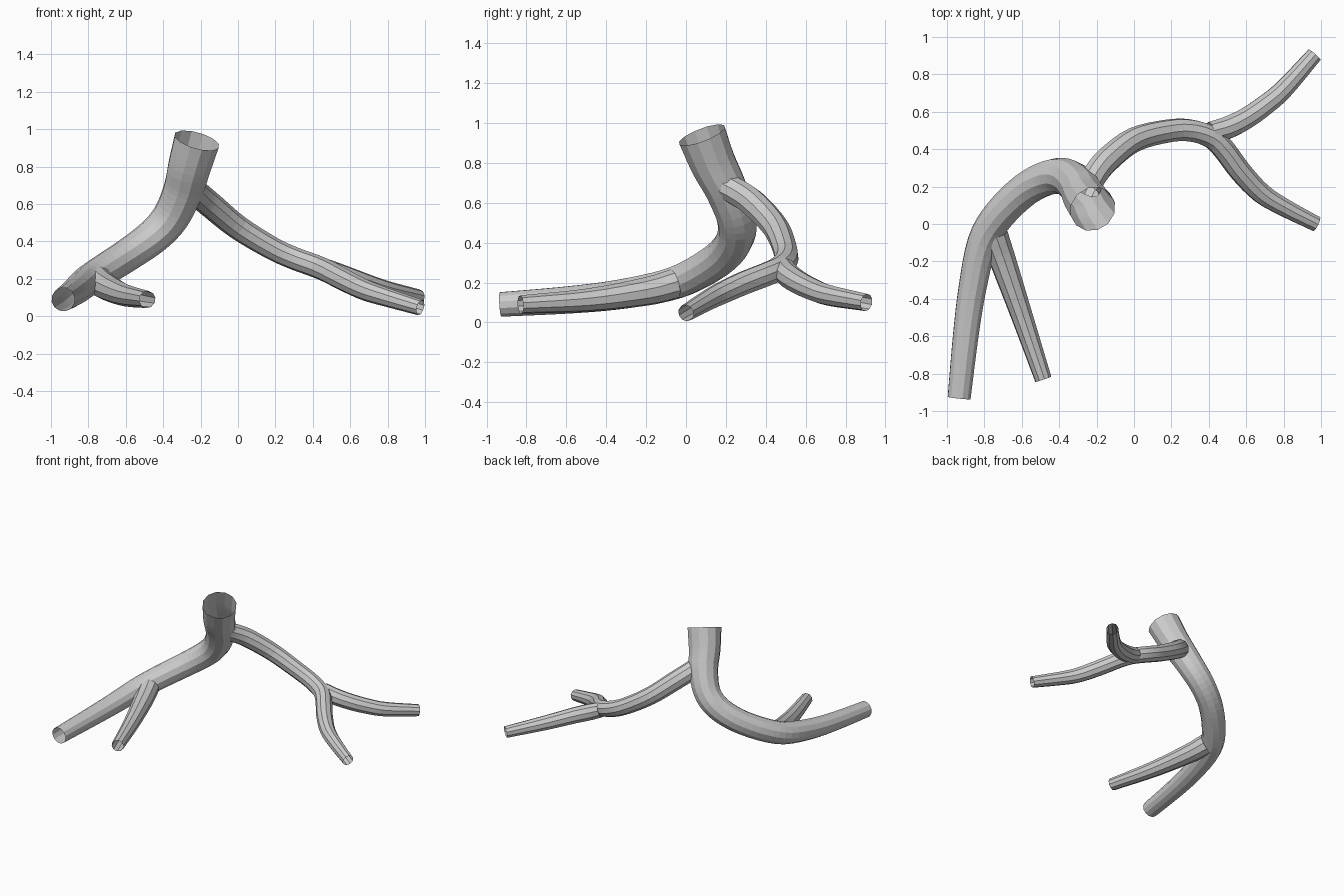
import bpy, bmesh, math
from mathutils import Vector

grey = bpy.data.materials.new("light grey")
grey.diffuse_color = (0.6, 0.6, 0.6, 1)


def catmull(p0, p1, p2, p3, t):
    return 0.5 * (2 * p1 + (p2 - p0) * t + (2 * p0 - 5 * p1 + 4 * p2 - p3) * t * t
                  + (3 * p1 - p0 - 3 * p2 + p3) * t ** 3)


def tube(name, points, sides, steps=4):
    """Open-ended tube swept through (x, y, z, radius) points."""
    p = [Vector(q) for q in points]
    p = [2 * p[0] - p[1]] + p + [2 * p[-1] - p[-2]]
    path = [catmull(*p[i:i + 4], s / steps)
            for i in range(len(p) - 3) for s in range(steps)] + [p[-2]]
    centres = [q.to_3d() for q in path]
    bm = bmesh.new()
    rings, side = [], None
    for i, c in enumerate(centres):
        tangent = (centres[min(i + 1, len(centres) - 1)] - centres[max(i - 1, 0)]).normalized()
        # carry the side direction along so the tube does not twist
        side = tangent.orthogonal() if side is None else side - tangent * side.dot(tangent)
        side.normalize()
        up = tangent.cross(side)
        ring = []
        for k in range(sides):
            a = 2 * math.pi * k / sides
            ring.append(bm.verts.new(c + (side * math.cos(a) + up * math.sin(a)) * path[i][3]))
        rings.append(ring)
    for a, b in zip(rings, rings[1:]):
        for k in range(sides):
            n = (k + 1) % sides
            bm.faces.new((a[k], a[n], b[n], b[k]))
    mesh = bpy.data.meshes.new(name)
    bm.to_mesh(mesh)
    bm.free()
    mesh.materials.append(grey)
    obj = bpy.data.objects.new(name, mesh)
    bpy.context.collection.objects.link(obj)
    return obj


# Wide trunk curving down into the left front branch
tube("trunk", [
    (-0.22, 0.08, 0.94, 0.125), (-0.26, 0.135, 0.80, 0.117), (-0.295, 0.20, 0.67, 0.108),
    (-0.36, 0.25, 0.53, 0.10), (-0.45, 0.25, 0.43, 0.095), (-0.58, 0.185, 0.335, 0.09),
    (-0.72, 0.05, 0.245, 0.087), (-0.81, -0.10, 0.185, 0.083), (-0.865, -0.35, 0.138, 0.076),
    (-0.90, -0.60, 0.112, 0.07), (-0.935, -0.93, 0.09, 0.063)], 12)

# Inner fork of the left branch
tube("left_fork", [
    (-0.75, -0.06, 0.192, 0.078), (-0.70, -0.20, 0.155, 0.072),
    (-0.60, -0.49, 0.112, 0.059), (-0.485, -0.83, 0.09, 0.046)], 10)

# Right branch arching off the trunk and ending at the right front
tube("right_branch", [
    (-0.25, 0.18, 0.69, 0.068), (-0.21, 0.26, 0.65, 0.07), (-0.14, 0.345, 0.59, 0.07),
    (0.0, 0.45, 0.475, 0.066), (0.18, 0.497, 0.365, 0.062), (0.30, 0.50, 0.31, 0.061),
    (0.41, 0.465, 0.27, 0.061), (0.48, 0.40, 0.24, 0.061), (0.57, 0.28, 0.193, 0.06),
    (0.68, 0.165, 0.14, 0.056), (0.80, 0.09, 0.10, 0.05), (0.975, 0.0, 0.047, 0.043)], 10)

# Rear fork of the right branch
tube("right_fork", [
    (0.41, 0.49, 0.27, 0.058), (0.50, 0.515, 0.235, 0.062), (0.60, 0.565, 0.20, 0.06),
    (0.70, 0.635, 0.165, 0.057), (0.80, 0.72, 0.135, 0.053), (0.965, 0.905, 0.10, 0.044)], 10)
